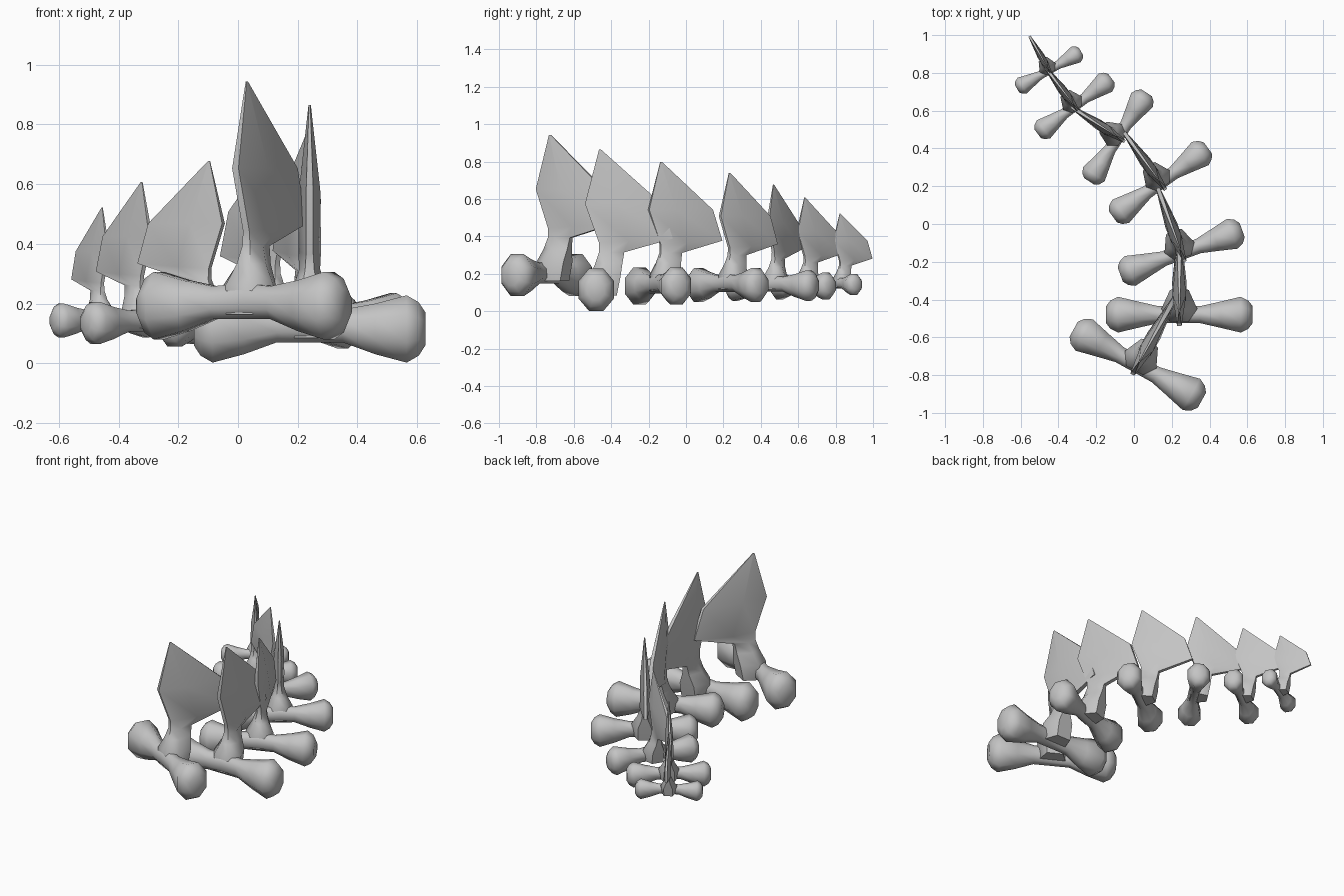
import bpy, bmesh, math
from mathutils import Matrix, Vector

cube = bpy.data.objects.get("Cube")
if cube:
    bpy.data.objects.remove(cube, do_unlink=True)

bone = bpy.data.materials.new("bone_grey")
bone.use_nodes = True
GREY = (0.55, 0.55, 0.55, 1)
bone.diffuse_color = GREY
bone.node_tree.nodes["Principled BSDF"].inputs["Base Color"].default_value = GREY


def loft(name, rings, matrix, angle):
    """Skin a list of equal-sized rings and cap both ends."""
    bm = bmesh.new()
    loops = [[bm.verts.new(p) for p in ring] for ring in rings]
    n = len(loops[0])
    for a, b in zip(loops, loops[1:]):
        for i in range(n):
            j = (i + 1) % n
            bm.faces.new((a[i], a[j], b[j], b[i]))
    bm.faces.new(loops[0])
    bm.faces.new(loops[-1])
    bmesh.ops.recalc_face_normals(bm, faces=bm.faces)
    mesh = bpy.data.meshes.new(name)
    bm.to_mesh(mesh)
    bm.free()
    mesh.materials.append(bone)
    obj = bpy.data.objects.new(name, mesh)
    obj.matrix_world = matrix
    bpy.context.collection.objects.link(obj)
    bpy.ops.object.select_all(action="DESELECT")
    obj.select_set(True)
    bpy.context.view_layer.objects.active = obj
    bpy.ops.object.shade_smooth_by_angle(angle=math.radians(angle))


def bar_ring(x, width, height, lift):
    ring = []
    for i in range(8):
        a = math.radians(22.5 + 45 * i)
        ring.append(Vector((x, width * math.cos(a) * 1.08, lift + height * math.sin(a) * 1.08)))
    return ring


def fin_ring(z, front, back, thick, edge, slope=0.0):
    mid = front + 0.4 * (back - front)
    outline = [(front, -edge), (mid, -thick), (back, -edge),
               (back, edge), (mid, thick), (front, edge)]
    return [Vector((x, y, z + slope * (y - front))) for y, x in outline]


# Knobbed crossbar: distance from centre, half width, half height, lift
half_bar = [(0.11, 0.045, 0.055, 0.01), (0.22, 0.07, 0.085, 0.0),
            (0.325, 0.095, 0.113, 0.0), (0.365, 0.075, 0.09, 0.0),
            (0.388, 0.045, 0.055, 0.0)]
bar = [bar_ring(-x, w, h, l) for x, w, h, l in reversed(half_bar)]
bar.append(bar_ring(0, 0.045, 0.06, 0.015))
bar += [bar_ring(*station) for station in half_bar]

# Flared neck rising into a leaf-shaped fin: height, front, back, half widths
fin = [fin_ring(*level) for level in (
    (-0.03, -0.035, 0.11, 0.08, 0.05),
    (0.07, -0.035, 0.13, 0.095, 0.05),
    (0.14, -0.005, 0.14, 0.055, 0.025),
    (0.20, 0.015, 0.15, 0.035, 0.015),
    (0.25, 0.015, 0.41, 0.038, 0.012, 0.06),
    (0.46, -0.06, 0.35, 0.036, 0.012),
    (0.75, 0.015, 0.025, 0.004, 0.002))]

# Chain of shrinking vertebrae: x, y, z, turn in degrees, scale
chain = [(0.02, -0.745, 0.193, -29, 1.0), (0.24, -0.48, 0.115, 0, 1.0),
         (0.25, -0.15, 0.135, 20, 0.885), (0.14, 0.22, 0.14, 36, 0.80),
         (-0.085, 0.46, 0.137, 57, 0.72), (-0.315, 0.625, 0.135, 37, 0.63),
         (-0.45, 0.815, 0.143, 30, 0.505)]
for i, (x, y, z, turn, size) in enumerate(chain, 1):
    place = (Matrix.Translation((x, y, z))
             @ Matrix.Rotation(math.radians(turn), 4, "Z") @ Matrix.Scale(size, 4))
    loft(f"crossbar_{i}", bar, place, 75)
    loft(f"spine_fin_{i}", fin, place, 60)
